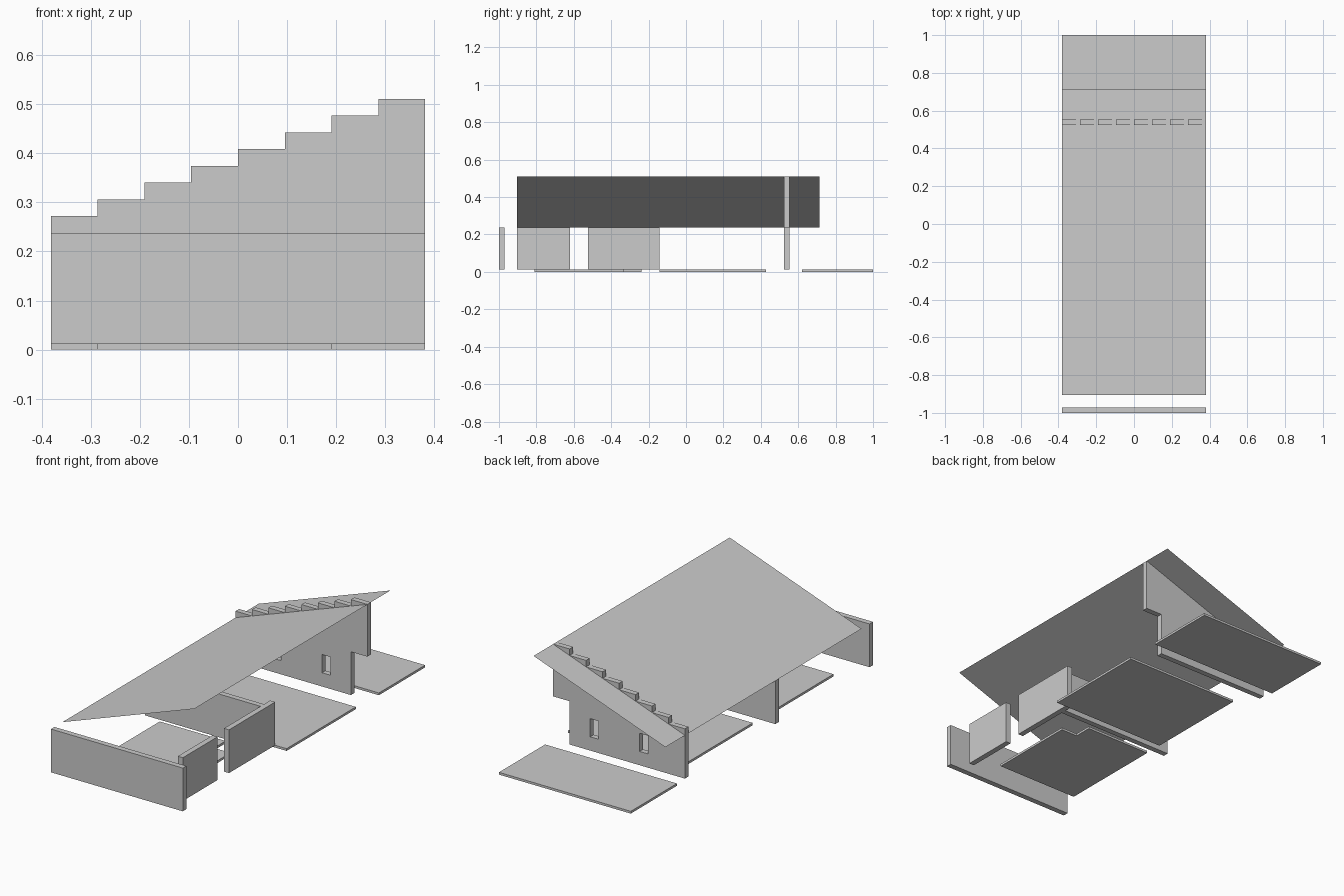
import bpy
import bmesh

cube = bpy.data.objects.get("Cube")
if cube:
    bpy.data.objects.remove(cube, do_unlink=True)

GREY = (0.6, 0.6, 0.6, 1.0)
mat = bpy.data.materials.new("light grey")
mat.use_nodes = True
mat.diffuse_color = GREY
mat.node_tree.nodes["Principled BSDF"].inputs["Base Color"].default_value = GREY

U = 2 / 21            # plan module
HALF = 4 * U          # half width of the house
FLOOR = 0.012         # slab thickness
EAVE = 0.238          # low wall height
RIDGE = 0.511         # high edge of the roof
T = 0.029             # wall thickness


def prism(name, outline, offset):
    """Closed flat outline of 3D points, swept along offset (None = open sheet)."""
    bm = bmesh.new()
    face = bm.faces.new([bm.verts.new(p) for p in outline])
    if offset:
        swept = bmesh.ops.extrude_face_region(bm, geom=[face])["geom"]
        verts = [v for v in swept if isinstance(v, bmesh.types.BMVert)]
        bmesh.ops.translate(bm, verts=verts, vec=offset)
        bmesh.ops.recalc_face_normals(bm, faces=bm.faces)
    mesh = bpy.data.meshes.new(name)
    bm.to_mesh(mesh)
    bm.free()
    mesh.materials.append(mat)
    obj = bpy.data.objects.new(name, mesh)
    bpy.context.collection.objects.link(obj)
    return obj


def slab(name, plan):
    return prism(name, [(x, y, 0) for x, y in plan], (0, 0, FLOOR))


def box(name, x0, x1, y0, y1, z0, z1):
    base = [(x0, y0, z0), (x1, y0, z0), (x1, y1, z0), (x0, y1, z0)]
    return prism(name, base, (0, 0, z1 - z0))


# Floor slabs
front, mid, notch = -8.5 * U, -2.5 * U, -3.5 * U
slab("front_terrace", [(-3 * U, front), (2 * U, front), (2 * U, notch),
                       (U, notch), (U, mid), (-3 * U, mid)])
box("middle_floor", -3 * U, HALF, -1.5 * U, 4.5 * U, 0, FLOOR)
box("back_terrace", -HALF, HALF, 6.5 * U, 1, 0, FLOOR)

# Low walls
box("front_wall", -HALF, HALF, -1, -1 + T, FLOOR, EAVE)
box("cross_wall", -HALF, 3 * U, -0.222, -0.222 + T, FLOOR, EAVE)
for name, y0, y1 in (("front_side_wall", -9.5, -6.5), ("middle_side_wall", -5.5, -1.5)):
    box(name, 3 * U, 3 * U + T, y0 * U, y1 * U, FLOOR, EAVE)

# Stepped back wall, with an open passage under its high end
rise = (RIDGE - EAVE) / 8
profile = [(-HALF, FLOOR), (3 * U, FLOOR), (3 * U, EAVE), (HALF, EAVE)]
for i in reversed(range(8)):
    top = EAVE + (i + 1) * rise
    profile += [(-HALF + (i + 1) * U, top), (-HALF + i * U, top)]
wall_y = 5.5 * U
back_wall = prism("back_wall", [(x, wall_y, z) for x, z in profile], (0, T, 0))

# Window openings
for x in (-1.5 * U, 1.5 * U):
    cutter = box("window_cutter", x - U / 4, x + U / 4, wall_y - T, wall_y + 2 * T, 0.084, 0.179)
    cutter.hide_render = True
    cut = back_wall.modifiers.new("window", 'BOOLEAN')
    cut.operation = 'DIFFERENCE'
    cut.solver = 'EXACT'
    cut.object = cutter
    bpy.context.view_layer.objects.active = back_wall
    bpy.ops.object.modifier_apply(modifier=cut.name)
    bpy.data.objects.remove(cutter, do_unlink=True)

# Thin sloping roof sheet
y0, y1 = -9.5 * U, 7.5 * U
prism("roof", [(-HALF, y0, EAVE), (HALF, y0, RIDGE), (HALF, y1, RIDGE), (-HALF, y1, EAVE)], None)
